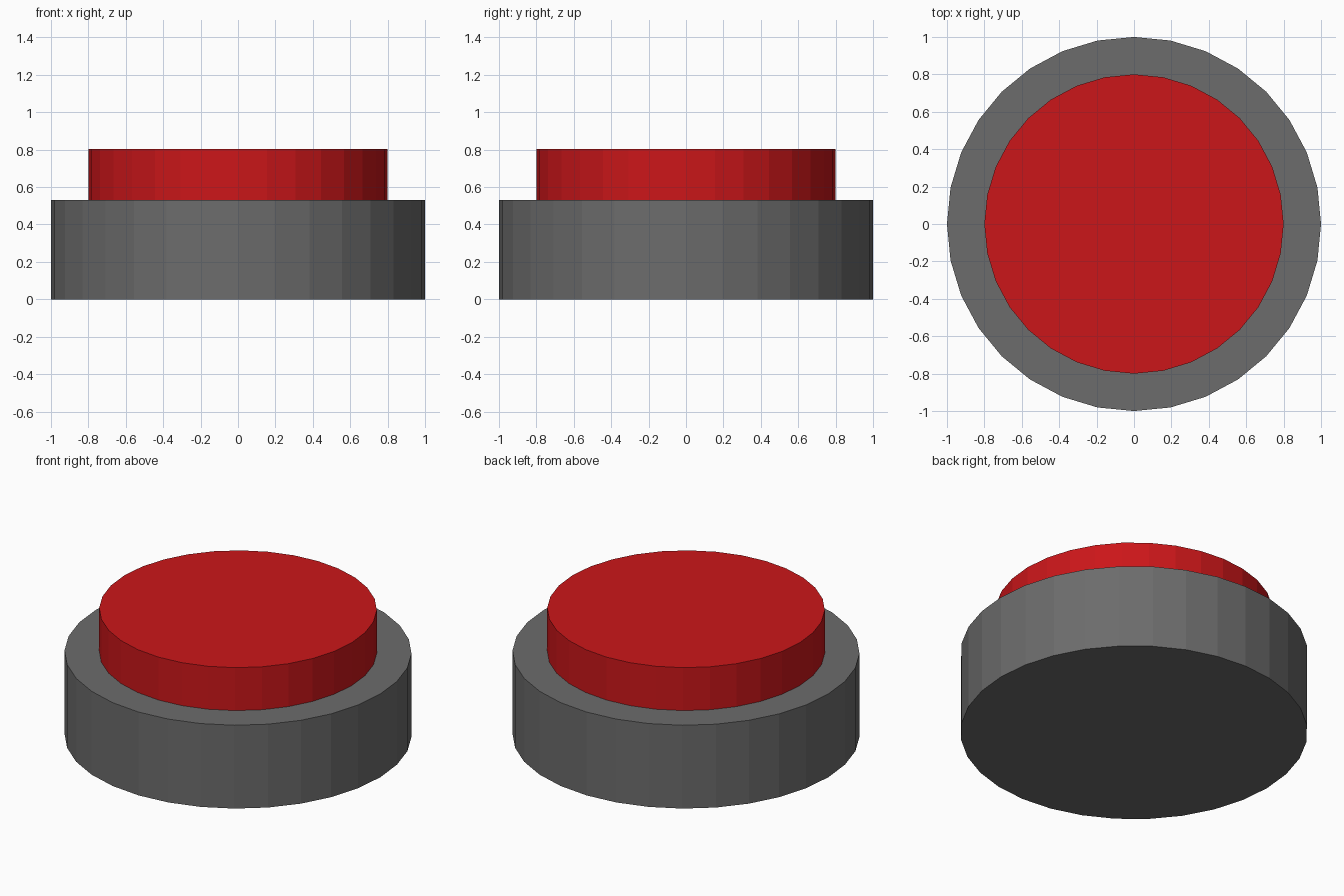
import bpy

if "Cube" in bpy.data.objects:
    bpy.data.objects.remove(bpy.data.objects["Cube"])

SIDES = 32


def material(name, rgb):
    mat = bpy.data.materials.new(name)
    mat.diffuse_color = (*rgb, 1.0)
    mat.use_nodes = True
    mat.node_tree.nodes["Principled BSDF"].inputs["Base Color"].default_value = mat.diffuse_color
    return mat


def disc(name, radius, z_low, z_high, mat):
    bpy.ops.mesh.primitive_cylinder_add(
        vertices=SIDES, radius=radius, depth=z_high - z_low,
        location=(0, 0, (z_low + z_high) / 2))
    obj = bpy.context.object
    obj.name = name
    obj.data.materials.append(mat)
    return obj


# Grey housing
disc("button_base", 1.0, 0.0, 0.53, material("dark_grey", (0.15, 0.15, 0.15)))

# Red push cap, seated slightly into the housing
disc("push_cap", 0.8, 0.51, 0.803, material("red", (0.6, 0.008, 0.01)))
